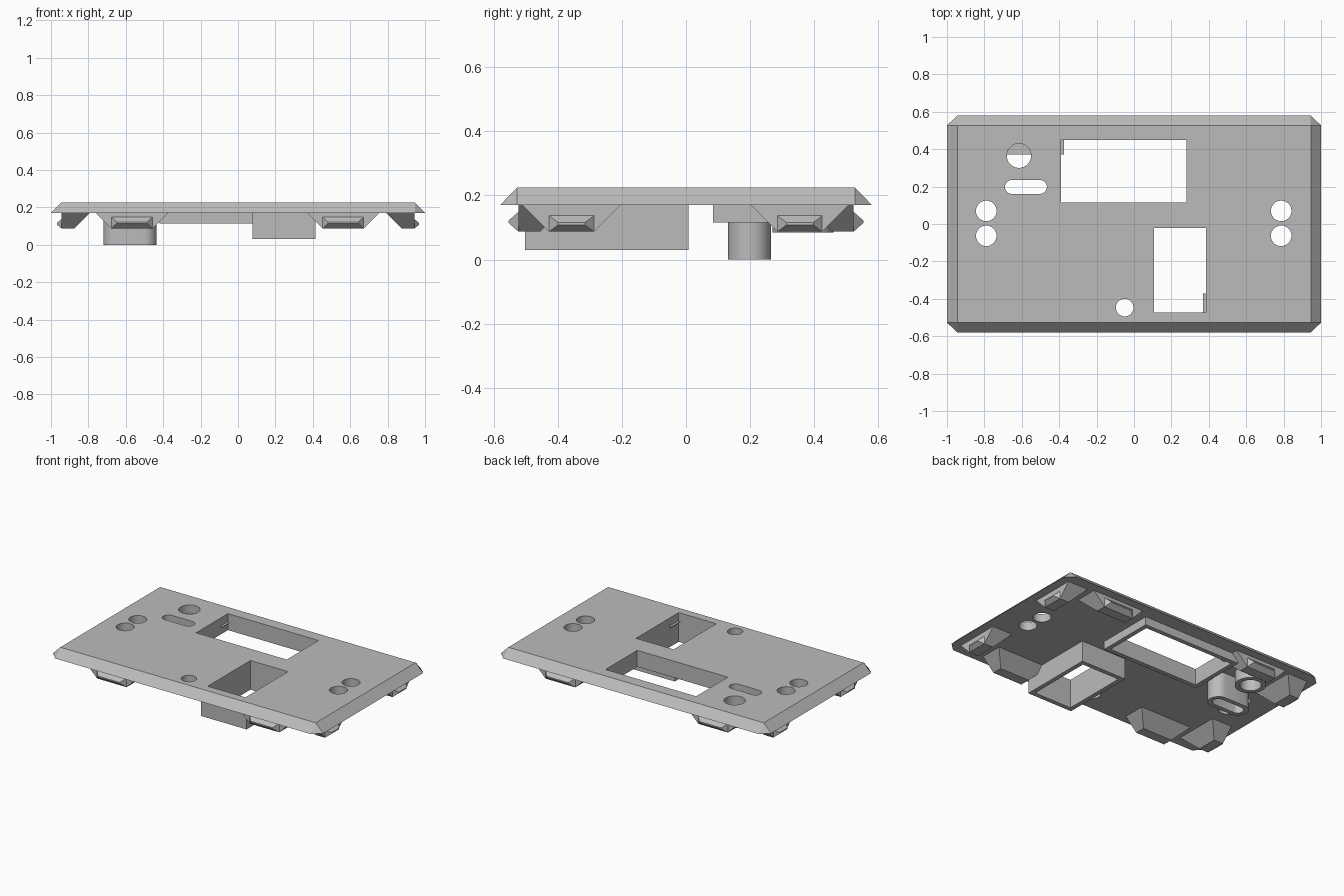
import bpy, bmesh, math
from mathutils import Vector

if "Cube" in bpy.data.objects:
    bpy.data.objects.remove(bpy.data.objects["Cube"])

GREY = (0.5, 0.5, 0.5, 1)
mat = bpy.data.materials.new("plain_grey")
mat.use_nodes = True
mat.diffuse_color = GREY
mat.node_tree.nodes["Principled BSDF"].inputs["Base Color"].default_value = GREY

UNDER, TOP = 0.17, 0.225   # underside and top of the plate
WALL = 0.03                # thickness of every collar


def make_object(name, bm, smooth=False):
    bmesh.ops.recalc_face_normals(bm, faces=bm.faces)
    mesh = bpy.data.meshes.new(name)
    bm.to_mesh(mesh)
    bm.free()
    mesh.materials.append(mat)
    obj = bpy.data.objects.new(name, mesh)
    bpy.context.collection.objects.link(obj)
    if smooth:
        smooth_edges(obj)
    return obj


def smooth_edges(obj):
    bpy.ops.object.select_all(action="DESELECT")
    obj.select_set(True)
    bpy.context.view_layer.objects.active = obj
    bpy.ops.object.shade_smooth_by_angle(angle=math.radians(30))


def rectangle(x0, x1, y0, y1, grow=0):
    x0, x1, y0, y1 = x0 - grow, x1 + grow, y0 - grow, y1 + grow
    return [(x0, y0), (x1, y0), (x1, y1), (x0, y1)]


def slot(cx, cy, r, half=0, n=40):
    # circle stretched along x by half on both sides
    pts = []
    for i in range(n):
        a = 2 * math.pi * (i + 0.5) / n
        c = math.cos(a)
        pts.append((cx + r * c + math.copysign(half, c), cy + r * math.sin(a)))
    return pts


def ring_of_verts(bm, pts, z):
    return [bm.verts.new((x, y, z)) for x, y in pts]


def bridge(bm, a, b):
    for i in range(len(a)):
        j = (i + 1) % len(a)
        bm.faces.new((a[i], a[j], b[j], b[i]))


def prism(bm, pts, z0, z1):
    a, b = ring_of_verts(bm, pts, z0), ring_of_verts(bm, pts, z1)
    bm.faces.new(a)
    bm.faces.new(b)
    bridge(bm, a, b)


def collar(name, inner, outer, z0, smooth=False):
    bm = bmesh.new()
    loops = [ring_of_verts(bm, p, z)
             for p, z in ((inner, UNDER), (inner, z0), (outer, z0), (outer, UNDER))]
    for i in range(4):
        bridge(bm, loops[i], loops[(i + 1) % 4])
    return make_object(name, bm, smooth)


# Openings shared by the plate and the collars
display = (-0.39, 0.28, 0.115, 0.45)
bay = (0.107, 0.385, -0.472, -0.022)
button = (-0.615, 0.365)
switch = (-0.578, 0.198)
openings = [rectangle(*display), rectangle(*bay),
            slot(*button, 0.065), slot(*switch, 0.037, 0.075),
            slot(-0.05, -0.447, 0.047)]
openings += [slot(x, y, 0.055) for x in (-0.79, 0.787) for y in (0.07, -0.063)]

# Plate: sloping rim with clipped corners
X, Y, TX, TY = 1.0, 0.58, 0.945, 0.527
bm = bmesh.new()
low = ring_of_verts(bm, [(-TX, -Y), (TX, -Y), (X, -TY), (X, TY),
                         (TX, Y), (-TX, Y), (-X, TY), (-X, -TY)], UNDER)
high = ring_of_verts(bm, rectangle(-TX, TX, -TY, TY), TOP)
bm.faces.new(low)
bm.faces.new(high)
for i in range(4):
    a, b, c = low[2 * i], low[2 * i + 1], low[(2 * i + 2) % 8]
    h, k = high[i], high[(i + 1) % 4]
    bm.faces.new((a, b, k, h))
    bm.faces.new((b, c, k))
plate = make_object("cover_plate", bm)

# Cut the openings, then drop the cutter
bm = bmesh.new()
for pts in openings:
    prism(bm, pts, UNDER - 0.05, TOP + 0.05)
cutter = make_object("opening_cutter", bm)
cutter.hide_render = True
cut = plate.modifiers.new("openings", "BOOLEAN")
cut.operation = "DIFFERENCE"
cut.solver = "EXACT"
cut.object = cutter
bpy.context.view_layer.update()
graph = bpy.context.evaluated_depsgraph_get()
plate.data = bpy.data.meshes.new_from_object(plate.evaluated_get(graph))
plate.modifiers.clear()
bpy.data.objects.remove(cutter)
smooth_edges(plate)

# Collars hanging below the plate
collar("display_collar", rectangle(*display), rectangle(*display, WALL), 0.115)
collar("bay_collar", rectangle(*bay), rectangle(*bay, WALL), 0.03)
collar("button_tube", slot(*button, 0.065), slot(*button, 0.065 + WALL), 0.085, True)
collar("switch_tube", slot(*switch, 0.037, 0.075),
       slot(*switch, 0.037 + WALL, 0.075), 0.0, True)


def hull(name, points):
    bm = bmesh.new()
    for p in points:
        bm.verts.new(p)
    bmesh.ops.convex_hull(bm, input=bm.verts)
    bmesh.ops.dissolve_limit(bm, angle_limit=0.01, verts=bm.verts, edges=bm.edges)
    return make_object(name, bm)


def clip(name, centre, out, half, catch_top, reach):
    # wedge tab with a snap catch; out is the outward direction
    along = Vector((-out.y, out.x, 0))
    bottom, rise = 0.087, UNDER - 0.087

    def at(s, d, z):
        return centre + along * s + out * d + Vector((0, 0, z))

    hull(name, [at(s * w, d, z) for s in (-1, 1) for w, d, z in (
        (half + rise, 0, UNDER), (half + rise, -0.068 - rise, UNDER),
        (half, 0, bottom), (half, -0.068, bottom))])
    mid = (bottom + catch_top) / 2
    hull(name + "_catch", [at(s * w, d, z) for s in (-1, 1) for w, d, z in (
        (half, 0, bottom), (half, 0, catch_top),
        (half - 0.028, reach, mid - 0.004), (half - 0.028, reach, mid + 0.004))])


# Two clips along each edge
for s, edge in ((-1, "front"), (1, "back")):
    for x, side in ((-0.567, "right"), (0.562, "left")):
        clip(f"{edge}_{side}_clip", Vector((x, s * 0.523, 0)), Vector((0, s, 0)),
             0.11, 0.149, 0.03)
for s, edge in ((-1, "right"), (1, "left")):
    for y, side in ((-0.357, "front"), (0.355, "back")):
        clip(f"{edge}_end_{side}_clip", Vector((s * 0.943, y, 0)), Vector((s, 0, 0)),
             0.07, 0.137, 0.026)
